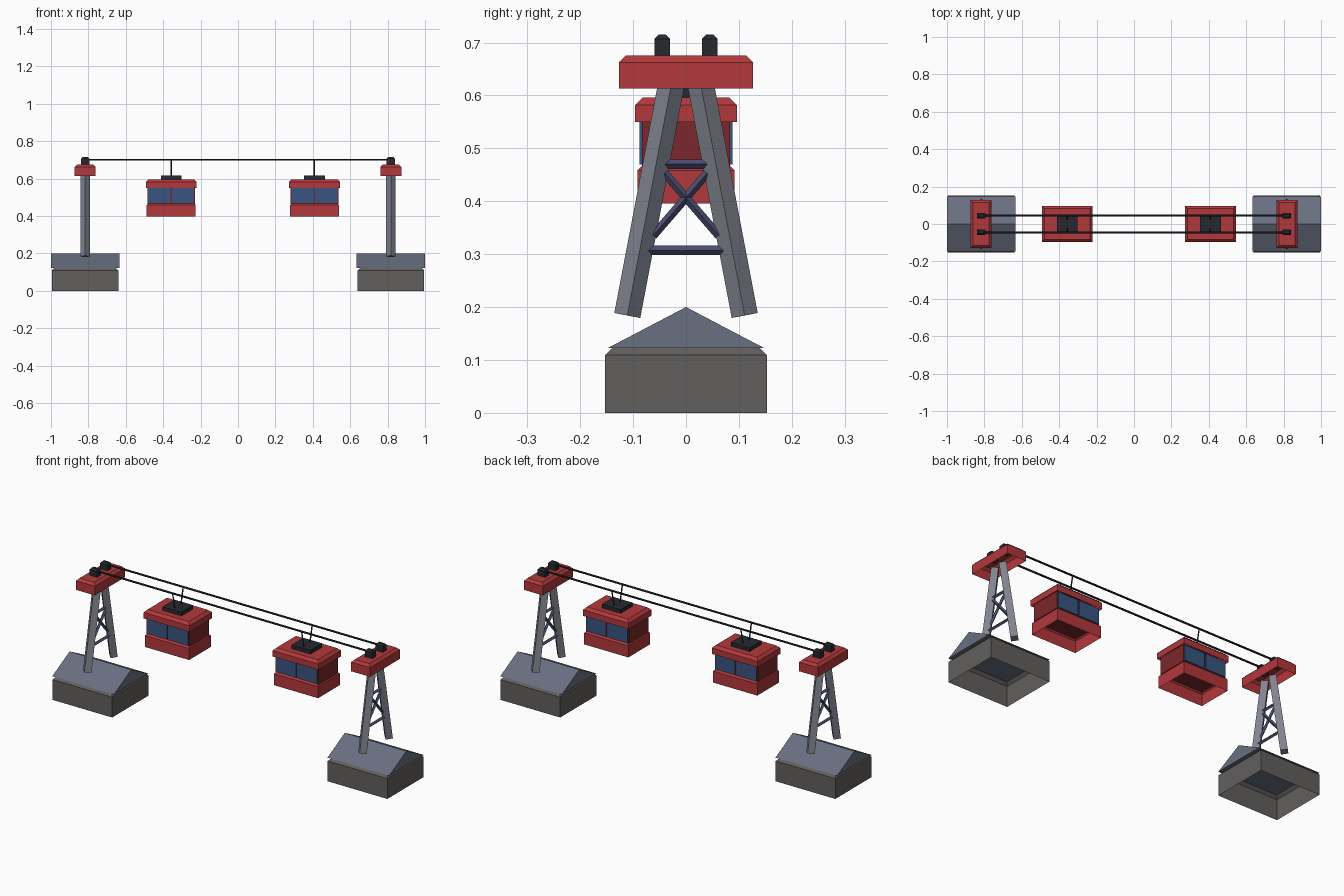
import bpy, bmesh
from math import pi
from mathutils import Vector, Matrix

if "Cube" in bpy.data.objects:
    bpy.data.objects.remove(bpy.data.objects["Cube"])


def mat(name, rgb):
    m = bpy.data.materials.new(name)
    m.diffuse_color = (*rgb, 1)
    m.use_nodes = True
    m.node_tree.nodes["Principled BSDF"].inputs["Base Color"].default_value = m.diffuse_color
    return m


STONE = mat("stone", (0.12, 0.115, 0.11))
SLATE = mat("slate", (0.14, 0.16, 0.22))
STEEL = mat("steel", (0.22, 0.23, 0.28))
BRACE = mat("brace_blue", (0.07, 0.075, 0.16))
RED = mat("red", (0.45, 0.04, 0.045))
MAROON = mat("dark_red", (0.2, 0.02, 0.025))
GLASS = mat("glass", (0.04, 0.09, 0.22))
BLACK = mat("black", (0.02, 0.022, 0.028))


def finish(name, bm, material):
    bmesh.ops.recalc_face_normals(bm, faces=bm.faces)
    me = bpy.data.meshes.new(name)
    bm.to_mesh(me)
    bm.free()
    me.materials.append(material)
    ob = bpy.data.objects.new(name, me)
    bpy.context.collection.objects.link(ob)
    return ob


def box(name, c, h, material):
    bm = bmesh.new()
    bmesh.ops.create_cube(bm, size=2, matrix=Matrix.Translation(c) @ Matrix.Diagonal((*h, 1)))
    return finish(name, bm, material)


def shell(name, x, y, hx, hy, z0, z1, chamfer, material, top=True):
    """Open-bottomed box with a chamfered upper rim."""
    bm = bmesh.new()
    rings = []
    for z, i in ((z0, 0), (z1 - chamfer, 0), (z1, chamfer)):
        a, b = hx - i, hy - i
        rings.append([bm.verts.new((x + s * a, y + t * b, z))
                      for s, t in ((-1, -1), (1, -1), (1, 1), (-1, 1))])
    for lo, hi in zip(rings, rings[1:]):
        for k in range(4):
            n = (k + 1) % 4
            bm.faces.new((lo[k], lo[n], hi[n], hi[k]))
    if top:
        bm.faces.new(rings[-1])
    ob = finish(name, bm, material)
    # open shells: make sure the normals face outwards
    me = ob.data
    p = me.polygons[0]
    if p.normal.dot(p.center - Vector((x, y, p.center.z))) < 0:
        me.flip_normals()
    return ob


def rod(name, a, b, r, material, sides=4):
    a, b = Vector(a), Vector(b)
    d = b - a
    bm = bmesh.new()
    m = Matrix.Translation((a + b) / 2) @ d.to_track_quat('Z', 'X').to_matrix().to_4x4()
    bmesh.ops.create_cone(bm, cap_ends=True, segments=sides, radius1=r, radius2=r,
                          depth=d.length, matrix=m)
    return finish(name, bm, material)


def gable(name, x, hx, hy, z0, z1, material):
    bm = bmesh.new()
    ends = [[bm.verts.new((x + s * hx, y, z)) for y, z in ((-hy, z0), (hy, z0), (0, z1))]
            for s in (-1, 1)]
    for e in ends:
        bm.faces.new(e)
    for k in range(3):
        n = (k + 1) % 3
        bm.faces.new((ends[0][k], ends[0][n], ends[1][n], ends[1][k]))
    return finish(name, bm, material)


def station(x, side):
    # stone house and slate roof
    shell(side + "_station_base", x, 0, 0.177, 0.153, 0, 0.123, 0.014, STONE, top=False)
    gable(side + "_station_roof", x, 0.183, 0.147, 0.123, 0.2, SLATE)
    # splayed legs, wheels and one diagonal per side
    for s, tag in ((-1, "front"), (1, "back")):
        rod(f"{side}_{tag}_leg", (x, s * 0.111, 0.184), (x, s * 0.028, 0.62), 0.025, STEEL)
        rod(f"{side}_{tag}_diagonal", (x, s * 0.062, 0.335), (x, -s * 0.04, 0.453), 0.008, BRACE)
        shell(f"{side}_{tag}_cable_wheel", x, s * 0.045, 0.022, 0.015, 0.67, 0.715, 0.008, BLACK)
    # horizontal ties
    rod(side + "_lower_tie", (x, -0.072, 0.307), (x, 0.072, 0.307), 0.009, BRACE)
    rod(side + "_upper_tie", (x, -0.04, 0.47), (x, 0.04, 0.47), 0.009, BRACE)
    # crosshead
    shell(side + "_crosshead", x, 0, 0.056, 0.127, 0.613, 0.675, 0.013, RED)


def cabin(x, side):
    shell(side + "_cabin_lower", x, 0, 0.131, 0.092, 0.396, 0.467, 0.009, RED)
    box(side + "_cabin_body", (x, 0, 0.509), (0.128, 0.083, 0.045), MAROON)
    shell(side + "_cabin_roof", x, 0, 0.136, 0.096, 0.55, 0.596, 0.014, RED)
    # windows front and back
    for s, tag in ((-1, "front"), (1, "back")):
        for t in (-1, 1):
            box(f"{side}_{tag}_window", (x + t * 0.0635, s * 0.084, 0.51),
                (0.0595, 0.004, 0.041), GLASS)
        # hanger arm up to the cable
        rod(f"{side}_{tag}_hanger", (x, s * 0.024, 0.605), (x, s * 0.045, 0.701), 0.004, BLACK)
    box(side + "_hanger_plate", (x, 0, 0.606), (0.056, 0.05, 0.01), BLACK)


station(-0.817, "left")
station(0.817, "right")
cabin(-0.357, "left")
cabin(0.409, "right")

# cables
for s, tag in ((-1, "front"), (1, "back")):
    rod(tag + "_cable", (-0.817, s * 0.045, 0.701), (0.817, s * 0.045, 0.701), 0.005, BLACK, 6)
